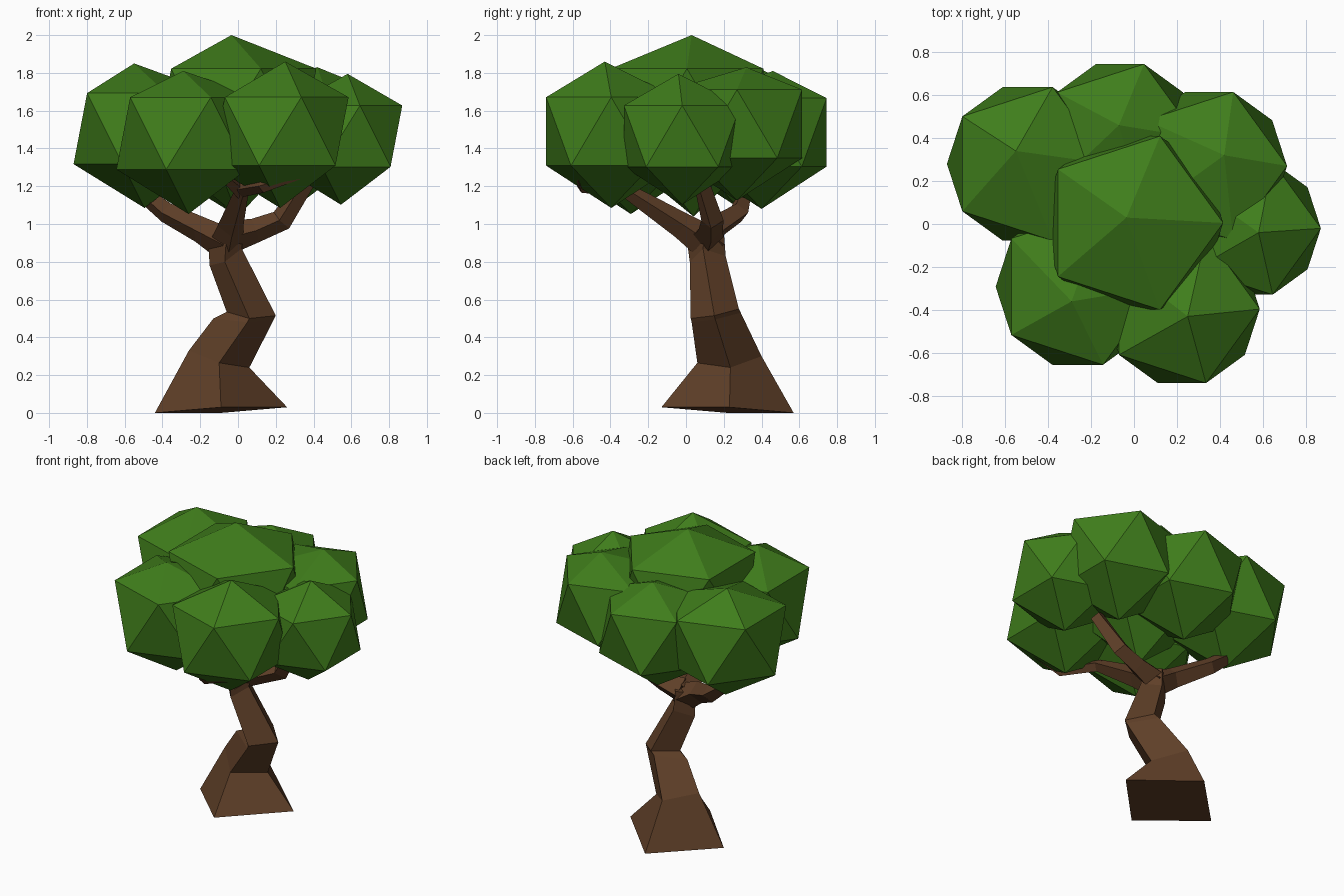
import bpy
import bmesh
from math import cos, sin, pi
from mathutils import Vector

if "Cube" in bpy.data.objects:
    bpy.data.objects.remove(bpy.data.objects["Cube"])


def material(name, rgb):
    m = bpy.data.materials.new(name)
    m.diffuse_color = (*rgb, 1)
    m.use_nodes = True
    m.node_tree.nodes["Principled BSDF"].inputs["Base Color"].default_value = m.diffuse_color
    return m


bark = material("bark", (0.115, 0.05, 0.021))
leaf = material("leaf", (0.05, 0.205, 0.011))


def finish(bm, name, mat):
    bmesh.ops.recalc_face_normals(bm, faces=bm.faces)
    me = bpy.data.meshes.new(name)
    bm.to_mesh(me)
    bm.free()
    me.materials.append(mat)
    ob = bpy.data.objects.new(name, me)
    bpy.context.collection.objects.link(ob)
    return ob


def loft(name, rings):
    """Skin four-sided rings and cap both ends."""
    bm = bmesh.new()
    rows = [[bm.verts.new(p) for p in ring] for ring in rings]
    for a, b in zip(rows, rows[1:]):
        for i in range(4):
            j = (i + 1) % 4
            bm.faces.new((a[i], a[j], b[j], b[i]))
    bm.faces.new(rows[0])
    bm.faces.new(rows[-1])
    return finish(bm, name, bark)


def branch(name, path):
    """Diamond-section limb along (x, y, z, radius) points."""
    pts = [Vector(p[:3]) for p in path]
    rings = []
    for i, p in enumerate(pts):
        d = (pts[min(i + 1, len(pts) - 1)] - pts[max(i - 1, 0)]).normalized()
        side = d.cross(Vector((0, 0, 1))).normalized()
        up = side.cross(d)
        r = path[i][3]
        rings.append([p + r * (side * cos(k * pi / 2) + up * sin(k * pi / 2))
                      for k in range(4)])
    return loft(name, rings)


def leaf_clump(name, centre, radius, apex, bottom=None):
    """Icosahedron with its top point pulled to apex."""
    bm = bmesh.new()
    bmesh.ops.create_icosphere(bm, subdivisions=1, radius=1)
    for v in bm.verts:
        z = v.co.z
        v.co = Vector(centre) + v.co * radius
        if z > 0.9:
            v.co = Vector(apex)
        elif z < -0.9 and bottom:
            v.co = Vector(bottom)
    return finish(bm, name, leaf)


# Crooked trunk: each ring is front, right, back, left corner
loft("trunk", [
    [(-0.09, -0.13, 0.03), (0.26, 0.23, 0.03), (-0.09, 0.57, 0.0), (-0.44, 0.22, 0.0)],
    [(-0.10, 0.06, 0.265), (0.06, 0.235, 0.24), (-0.10, 0.40, 0.30), (-0.26, 0.23, 0.33)],
    [(0.05, 0.03, 0.48), (0.19, 0.155, 0.495), (0.04, 0.29, 0.53), (-0.13, 0.17, 0.50)],
    [(0.06, 0.025, 0.50), (0.20, 0.15, 0.515), (0.07, 0.28, 0.55), (-0.06, 0.15, 0.535)],
    [(-0.07, 0.02, 0.80), (0.02, 0.09, 0.87), (-0.05, 0.21, 0.83), (-0.15, 0.12, 0.78)],
    [(-0.06, 0.0, 0.95), (0.03, 0.10, 0.96), (-0.06, 0.20, 0.96), (-0.16, 0.12, 0.94)],
])

# Limbs
branch("left_branch", [(-0.06, 0.11, 0.89, 0.09), (-0.20, 0.14, 0.97, 0.07),
                       (-0.38, 0.28, 1.06, 0.055), (-0.53, 0.31, 1.18, 0.04)])
branch("right_branch", [(-0.05, 0.11, 0.93, 0.09), (0.09, 0.13, 0.965, 0.065),
                        (0.23, 0.14, 1.02, 0.06), (0.37, 0.08, 1.23, 0.045)])
branch("front_branch", [(-0.06, 0.10, 0.91, 0.09), (-0.04, -0.02, 0.99, 0.07),
                        (0.02, -0.32, 1.18, 0.04), (0.13, -0.55, 1.20, 0.035),
                        (0.32, -0.57, 1.26, 0.025)])
branch("front_twig", [(0.01, -0.30, 1.17, 0.04), (-0.05, -0.40, 1.23, 0.03),
                      (-0.14, -0.42, 1.28, 0.02)])

# Crown of six overlapping clumps
leaf_clump("left_leaves", (-0.495, 0.28, 1.505), 0.42, (-0.55, 0.34, 1.85))
leaf_clump("back_leaves", (-0.065, 0.40, 1.485), 0.405, (-0.07, 0.46, 1.81))
leaf_clump("back_right_leaves", (0.35, 0.27, 1.53), 0.405, (0.42, 0.32, 1.83))
leaf_clump("right_leaves", (0.545, -0.02, 1.465), 0.363, (0.58, -0.04, 1.795))
leaf_clump("front_left_leaves", (-0.262, -0.292, 1.48), 0.427, (-0.29, -0.36, 1.81))
leaf_clump("front_right_leaves", (0.223, -0.396, 1.49), 0.405, (0.25, -0.43, 1.86))
leaf_clump("top_leaves", (-0.01, 0.005, 1.61), 0.475, (-0.035, 0.03, 2.0), (0.0, 0.04, 1.04))
